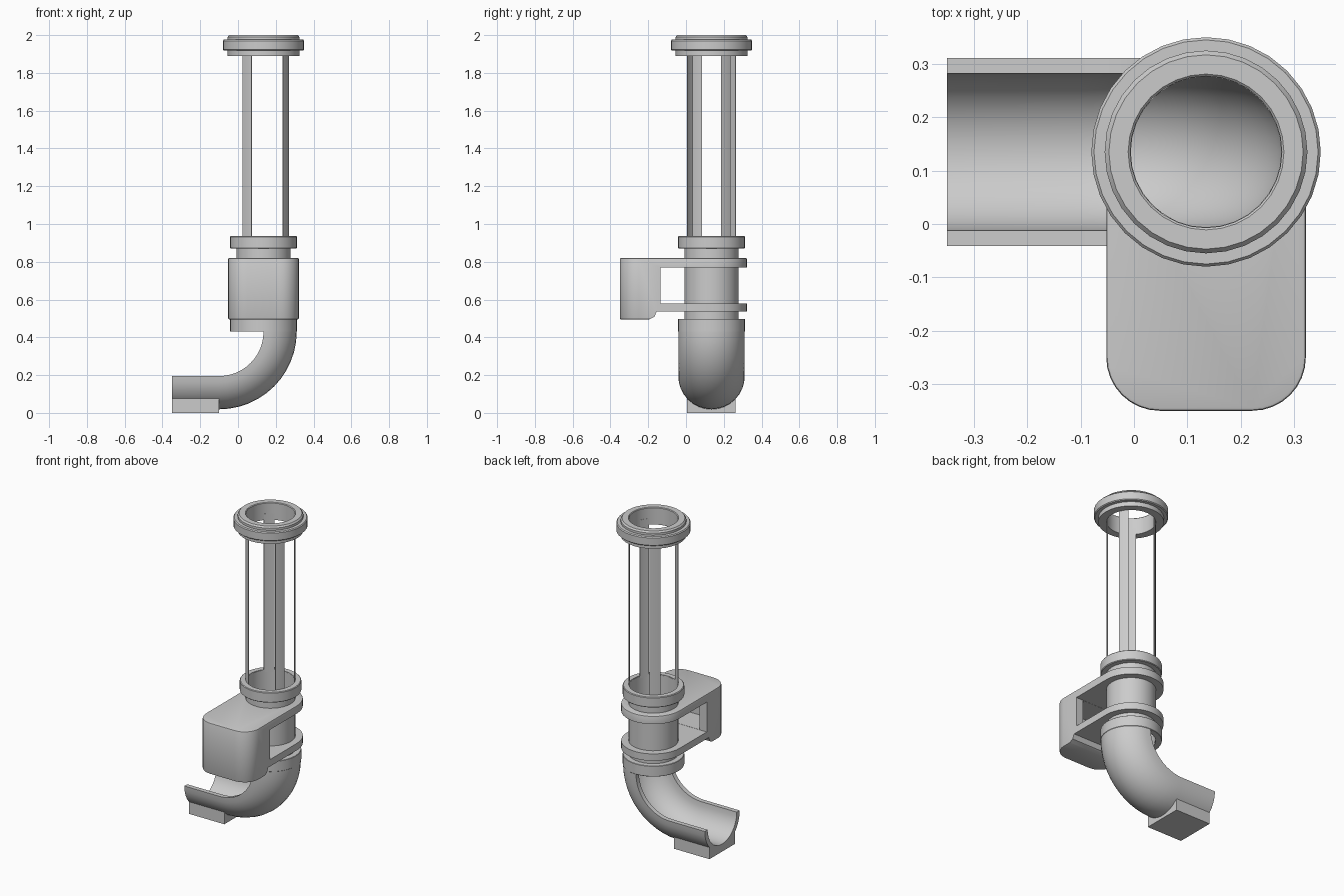
import bpy, bmesh
from math import sin, cos, pi, radians
from mathutils import Vector

if "Cube" in bpy.data.objects:
    bpy.data.objects.remove(bpy.data.objects["Cube"])

AXIS = Vector((0.135, 0.135, 0))   # upright tube axis
SEG = 32
TUBE_R = 0.144

grey = bpy.data.materials.new("plain grey")
grey.use_nodes = True
grey.diffuse_color = (0.6, 0.6, 0.6, 1)
grey.node_tree.nodes["Principled BSDF"].inputs["Base Color"].default_value = (0.6, 0.6, 0.6, 1)


def finish(name, bm, smooth=True):
    bmesh.ops.recalc_face_normals(bm, faces=bm.faces)
    mesh = bpy.data.meshes.new(name)
    bm.to_mesh(mesh)
    bm.free()
    mesh.materials.append(grey)
    obj = bpy.data.objects.new(name, mesh)
    bpy.context.collection.objects.link(obj)
    if smooth:
        shade(obj)
    return obj


def select(obj):
    bpy.ops.object.select_all(action="DESELECT")
    obj.select_set(True)
    bpy.context.view_layer.objects.active = obj


def shade(obj):
    select(obj)
    bpy.ops.object.shade_smooth_by_angle(angle=radians(35))


def loft(name, loops, closed=False):
    """Skin a row of matching closed cross-sections."""
    bm = bmesh.new()
    rings = [[bm.verts.new(p) for p in loop] for loop in loops]
    n = len(rings[0])
    pairs = list(zip(rings, rings[1:]))
    if closed:
        pairs.append((rings[-1], rings[0]))
    for a, b in pairs:
        for i in range(n):
            j = (i + 1) % n
            bm.faces.new((a[i], a[j], b[j], b[i]))
    if not closed:
        bm.faces.new(rings[0])
        bm.faces.new(rings[-1])
    return finish(name, bm)


def turned(name, profile, start=0, end=360, steps=SEG):
    """Turn an (r, z) profile around the tube axis, fully or through an arc."""
    full = end - start == 360
    loops = []
    for k in range(steps if full else steps + 1):
        a = radians(start + (end - start) * k / steps)
        loops.append([AXIS + Vector((r * cos(a), r * sin(a), z)) for r, z in profile])
    return loft(name, loops, closed=full)


def band(inner, outer, low, high, c=0.004):
    """Ring profile with small chamfers on the outer edges."""
    return [(inner, low), (outer - c, low), (outer, low + c),
            (outer, high - c), (outer - c, high), (inner, high)]


def prism(name, outline, direction, bevel=0):
    bm = bmesh.new()
    face = bm.faces.new([bm.verts.new(p) for p in outline])
    out = bmesh.ops.extrude_face_region(bm, geom=[face])["geom"]
    bmesh.ops.translate(bm, vec=direction, verts=[v for v in out if isinstance(v, bmesh.types.BMVert)])
    bmesh.ops.recalc_face_normals(bm, faces=bm.faces)
    if bevel:
        rims = [e for e in bm.edges if e.calc_face_angle(0) > 1]
        bmesh.ops.bevel(bm, geom=rims, offset=bevel, segments=2, profile=0.5, affect="EDGES")
    return finish(name, bm, smooth=False)


def cut(obj, cutter):
    cutter.hide_render = True
    mod = obj.modifiers.new("cut", "BOOLEAN")
    mod.operation, mod.solver, mod.object = "DIFFERENCE", "EXACT", cutter
    select(obj)
    bpy.ops.object.modifier_apply(modifier=mod.name)
    bpy.data.objects.remove(cutter)


def arc(cx, cy, r, a0, a1, n):
    angles = [radians(a0 + (a1 - a0) * k / n) for k in range(n + 1)]
    return [(cx + r * cos(a), cy + r * sin(a)) for a in angles]


# Thin upright tube, with four strips left standing above the collar
IN_R = TUBE_R - 0.003
turned("tube", [(IN_R, 0.44), (TUBE_R, 0.44), (TUBE_R, 0.932), (IN_R, 0.932)])
strips = {"right_back": (21, 44), "right_front": (-44, -21),
          "left_back": (116, 141), "left_front": (219, 244)}
for place, (a0, a1) in strips.items():
    turned("tube_strip_" + place,
           [(IN_R, 0.92), (TUBE_R, 0.92), (TUBE_R, 1.93), (IN_R, 1.93)], a0, a1, 2)

# Collars and stepped top cap
turned("lower_collar", band(0.142, 0.178, 0.43, 0.498, 0.002))
turned("upper_collar", band(0.142, 0.178, 0.87, 0.936))
turned("top_cap", [(0.142, 1.89), (0.19, 1.89), (0.19, 1.918), (0.21, 1.918), (0.215, 1.923),
                   (0.215, 1.97), (0.21, 1.976), (0.19, 1.976), (0.19, 1.99),
                   (0.182, 2.0), (0.146, 2.0), (0.142, 1.996)])

# Open half-pipe elbow and spout
OUT, IN, BEND = 0.176, 0.147, 0.235
BEND_X, BEND_Z = AXIS.x - BEND, 0.43
path = [(AXIS.x, 0.435, 0)]
for k in range(13):
    t = pi / 2 * k / 12
    path.append((BEND_X + BEND * cos(t), BEND_Z - BEND * sin(t), t))
path.append((-0.35, BEND_Z - BEND, pi / 2))
section = arc(0, 0, OUT, 0, 180, 16) + arc(0, 0, IN, 180, 0, 16)
loft("elbow_spout", [[Vector((x + d * cos(t), AXIS.y + s, z - d * sin(t))) for s, d in section]
                     for x, z, t in path])

# Foot block, hollowed on top to cradle the spout
cradle = arc(AXIS.y, BEND_Z - BEND, 0.17, -41, -139, 12)
foot = [(0.005, 0), (0.263, 0), (0.263, 0.075)] + cradle + [(0.005, 0.075)]
prism("foot_block", [(-0.35, y, z) for y, z in foot], Vector((0.25, 0, 0)))

# Clamp housing: rounded box whose top and bottom plates wrap the tube
W = 0.187
plan = (arc(AXIS.x, AXIS.y, W, 0, 180, 20)
        + arc(AXIS.x - W + 0.1, -0.25, 0.1, 180, 270, 8)
        + arc(AXIS.x + W - 0.1, -0.25, 0.1, 270, 360, 8))
housing = prism("clamp_housing", [(x, y, 0.495) for x, y in plan], Vector((0, 0, 0.325)), bevel=0.006)


def side_cutter(points, x0, width):
    return prism("cutter", [(x0, y, z) for y, z in points], Vector((width, 0, 0)))


cut(housing, side_cutter([(-0.135, 0.58), (0.5, 0.58), (0.5, 0.77), (-0.135, 0.77)], -0.3, 1))
cut(housing, side_cutter([(-0.2, 0.48), (-0.195, 0.495), (-0.168, 0.508), (-0.155, 0.536),
                          (0.5, 0.536), (0.5, 0.48)], -0.3, 1))
cut(housing, side_cutter([(-0.3, 0.581), (-0.1, 0.581), (-0.1, 0.769), (-0.3, 0.769)],
                         AXIS.x - W + 0.05, 2 * W - 0.1))
bore = arc(AXIS.x, AXIS.y, TUBE_R - 0.001, 0, 360, SEG)[:-1]
cut(housing, prism("cutter", [(x, y, 0.4) for x, y in bore], Vector((0, 0, 0.6))))
shade(housing)
